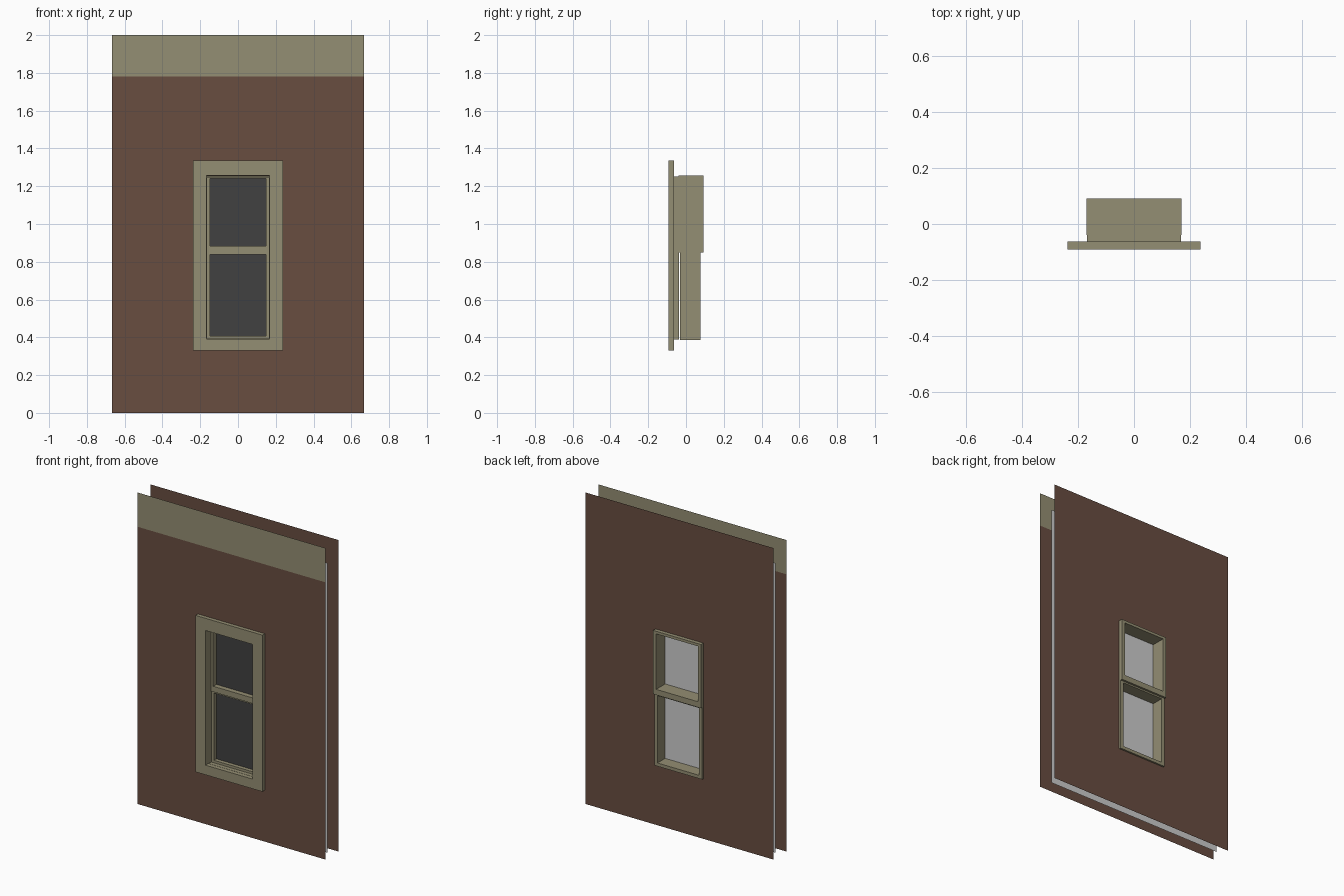
import bpy, bmesh

if "Cube" in bpy.data.objects:
    bpy.data.objects.remove(bpy.data.objects["Cube"])

def lin(c):
    c /= 255
    return c / 12.92 if c <= 0.04045 else ((c + 0.055) / 1.055) ** 2.4

def material(name, r, g, b):
    m = bpy.data.materials.new(name)
    m.diffuse_color = (lin(r), lin(g), lin(b), 1)
    m.use_nodes = True
    m.node_tree.nodes["Principled BSDF"].inputs["Base Color"].default_value = m.diffuse_color
    return m

BROWN = material("brown_wall", 104, 77, 64)
BEIGE = material("beige_trim", 148, 142, 115)
DARK = material("dark_glass", 65, 65, 65)
GREY = material("light_grey", 205, 205, 205)

def finish(name, bm, mats):
    me = bpy.data.meshes.new(name)
    bm.to_mesh(me)
    bm.free()
    for m in mats:
        me.materials.append(m)
    ob = bpy.data.objects.new(name, me)
    bpy.context.collection.objects.link(ob)
    return ob

def sheet(name, xs, zs, y, mats, hole=None, face_back=False, band=None):
    """Flat grid of faces at depth y, leaving out the hole cell."""
    bm = bmesh.new()
    v = [[bm.verts.new((x, y, z)) for z in zs] for x in xs]
    for i in range(len(xs) - 1):
        for j in range(len(zs) - 1):
            if (i, j) == hole:
                continue
            q = [v[i][j], v[i + 1][j], v[i + 1][j + 1], v[i][j + 1]]
            f = bm.faces.new(q[::-1] if face_back else q)
            if band and zs[j] >= band:
                f.material_index = 1
    return finish(name, bm, mats)

def ring(name, outer, inner, y0, y1):
    """Rectangular frame; outer and inner are (x0, x1, z0, z1)."""
    bm = bmesh.new()
    def loop(r, y):
        a, b, c, d = r
        return [bm.verts.new(p) for p in ((a, y, c), (b, y, c), (b, y, d), (a, y, d))]
    of, nf, ob, nb = loop(outer, y0), loop(inner, y0), loop(outer, y1), loop(inner, y1)
    for i in range(4):
        k = (i + 1) % 4
        for a, b in ((of, nf), (nf, nb), (nb, ob), (ob, of)):
            bm.faces.new((a[i], a[k], b[k], b[i]))
    bmesh.ops.recalc_face_normals(bm, faces=bm.faces)
    return finish(name, bm, [BEIGE])

# Front and back wall skins with a window opening; beige band on the front
W = 0.667
xs = (-W, -0.167, 0.167, W)
sheet("front_wall", xs, (0, 0.39, 1.255, 1.78, 2), -0.067, [BROWN, BEIGE], (1, 1), band=1.78)
sheet("back_wall", xs, (0, 0.39, 1.255, 2), 0.067, [BROWN], (1, 1), face_back=True)

# Grey sheet between the skins, slightly smaller than the wall
sheet("inner_sheet", (-0.635, 0.635), (0.01, 1.87), 0.0, [GREY], face_back=True)

# Window casing, reveal and the two sashes
ring("window_casing", (-0.237, 0.237, 0.33, 1.335), (-0.166, 0.166, 0.392, 1.257), -0.0915, -0.063)
ring("window_reveal", (-0.168, 0.168, 0.388, 1.252), (-0.163, 0.163, 0.393, 1.247), -0.064, -0.038)
ring("upper_sash", (-0.17, 0.17, 0.848, 1.257), (-0.148, 0.148, 0.884, 1.24), -0.04, 0.0915)
ring("lower_sash", (-0.17, 0.17, 0.385, 0.848), (-0.148, 0.148, 0.406, 0.838), -0.033, 0.078)

# Dark panes seen from the front
for name, z0, z1 in (("upper_pane", 0.87, 1.25), ("lower_pane", 0.395, 0.845)):
    sheet(name, (-0.16, 0.16), (z0, z1), -0.008, [DARK])
